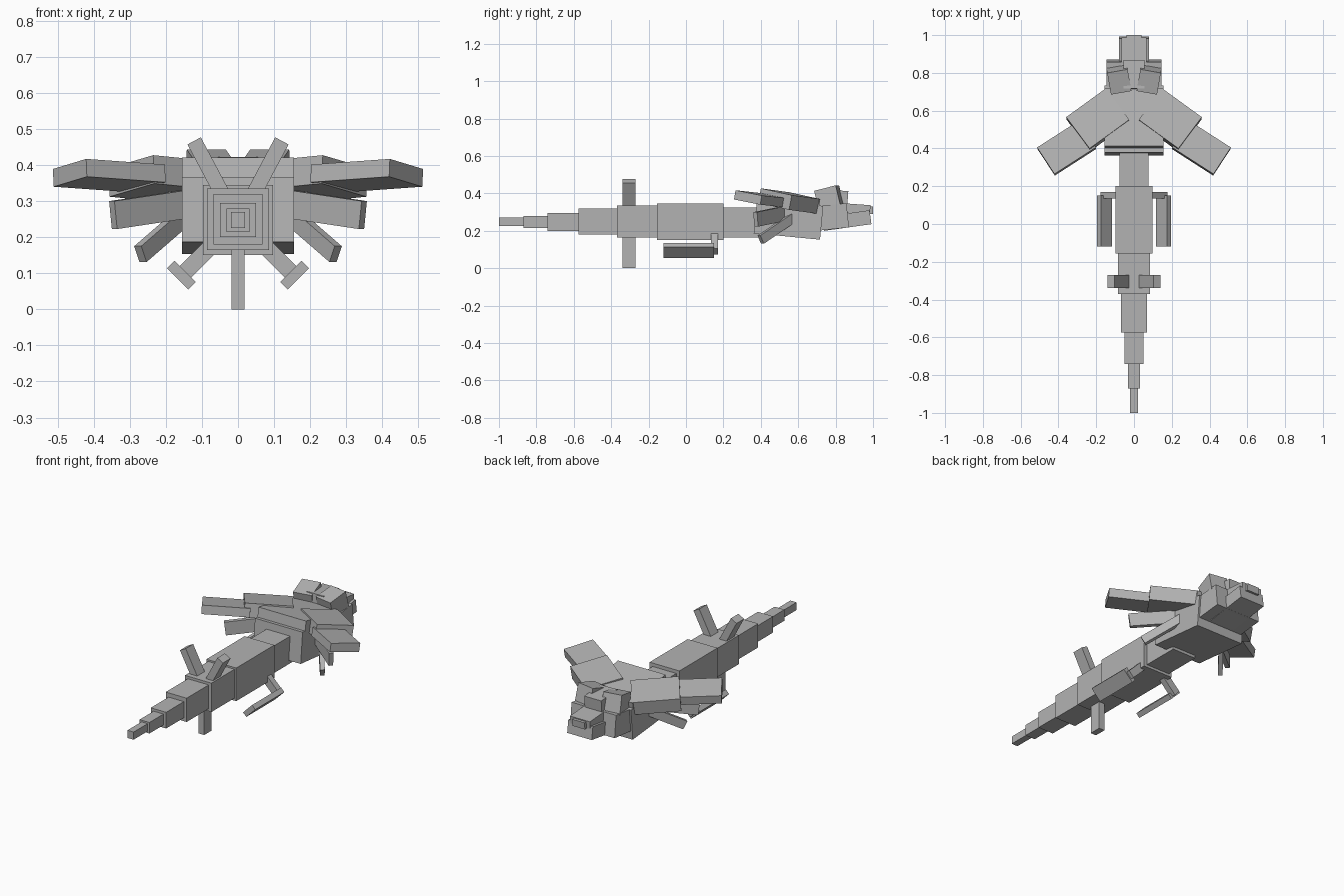
import bpy
from math import radians
from mathutils import Matrix, Vector

cube = bpy.data.objects.get("Cube")
if cube:
    bpy.data.objects.remove(cube, do_unlink=True)

grey = bpy.data.materials.new("plain_grey")
grey.use_nodes = True
grey.diffuse_color = (0.45, 0.45, 0.45, 1)
grey.node_tree.nodes["Principled BSDF"].inputs["Base Color"].default_value = grey.diffuse_color


def block(name, matrix, size, mirrored=False):
    """Box of the given size placed by a matrix, optionally mirrored over x."""
    bpy.ops.mesh.primitive_cube_add(size=1, location=(0, 0, 0))
    ob = bpy.context.object
    ob.name = name
    ob.data.transform(matrix @ Matrix.Diagonal((*size, 1)))
    ob.data.materials.append(grey)
    if mirrored:
        mod = ob.modifiers.new("mirror", "MIRROR")
        mod.use_mirror_merge = False
    return ob


def box(name, center, size, pitch=0, yaw=0, roll=0, mirrored=False):
    rot = (Matrix.Rotation(radians(yaw), 4, 'Z') @ Matrix.Rotation(radians(pitch), 4, 'X')
           @ Matrix.Rotation(radians(roll), 4, 'Y'))
    return block(name, Matrix.Translation(center) @ rot, size, mirrored)


def limb(name, tip, direction, chord, size):
    """Mirrored beam ending at tip (middle of its top edge), running inwards."""
    d = Vector(direction).normalized()
    c = Vector(chord)
    c = (c - d * c.dot(d)).normalized()
    n = d.cross(c)
    center = Vector(tip) - d * size[0] / 2 - n * size[2] / 2
    basis = Matrix((d, c, n)).transposed().to_4x4()
    return block(name, Matrix.Translation(center) @ basis, size, True)


# Tail and body, stepped along y: start, end, half width, bottom, top
segments = [
    ("tail_tip", -1, -.87, .02, .225, .27),
    ("tail_end", -.87, -.74, .032, .215, .28),
    ("tail_middle", -.74, -.575, .05, .2, .295),
    ("tail_base", -.575, -.37, .068, .18, .32),
    ("abdomen", -.37, -.155, .086, .165, .335),
    ("body", -.155, .2, .097, .15, .345),
    ("waist", .2, .42, .077, .165, .325),
]
for name, y0, y1, half, z0, z1 in segments:
    box(name, (0, (y0 + y1) / 2, (z0 + z1) / 2), (half * 2, y1 - y0, z1 - z0))

# Chest and shoulder plate
box("chest", (0, .548, .26), (.31, .356, .181), pitch=-5.5)
box("back_plate", (0, .56, .365), (.31, .31, .06), pitch=-9.5)

# Head
box("head", (0, .79, .275), (.29, .15, .13), pitch=6)
box("forehead", (0, .79, .375), (.11, .15, .085), pitch=-4)
box("crest", (.08, .765, .375), (.11, .12, .11), pitch=14, yaw=-10, mirrored=True)
box("lower_jaw", (0, .86, .255), (.16, .255, .075), pitch=8)
box("upper_jaw", (0, .9, .318), (.13, .17, .05), pitch=-4)
box("snout", (0, .93, .315), (.08, .14, .04), pitch=-4)

# Wings and arms
limb("inner_wing", (.297, .483, .409), (.2, -.145, .02), (.115, .175, -.038), (.26, .21, .08))
limb("outer_wing", (.467, .335, .403), (.21, -.135, .015), (.095, .14, -.028), (.26, .17, .05))
limb("middle_arm", (.35, .37, .3), (.8, -.58, -.12), (.58, .8, 0), (.28, .025, .078))
limb("lower_arm", (.278, .39, .175), (.15, -.19, -.13), (.78, .62, 0), (.3, .025, .05))

# Landing skids and their struts
box("skid", (.157, .015, .095), (.083, .27, .03), roll=-45, mirrored=True)
box("skid_strut", (.115, .152, .135), (.13, .036, .045), roll=45, mirrored=True)

# Tail fins
box("bottom_fin", (0, -.305, .1), (.036, .07, .2))
box("top_fin", (.077, -.305, .383), (.042, .07, .19), roll=28, mirrored=True)
